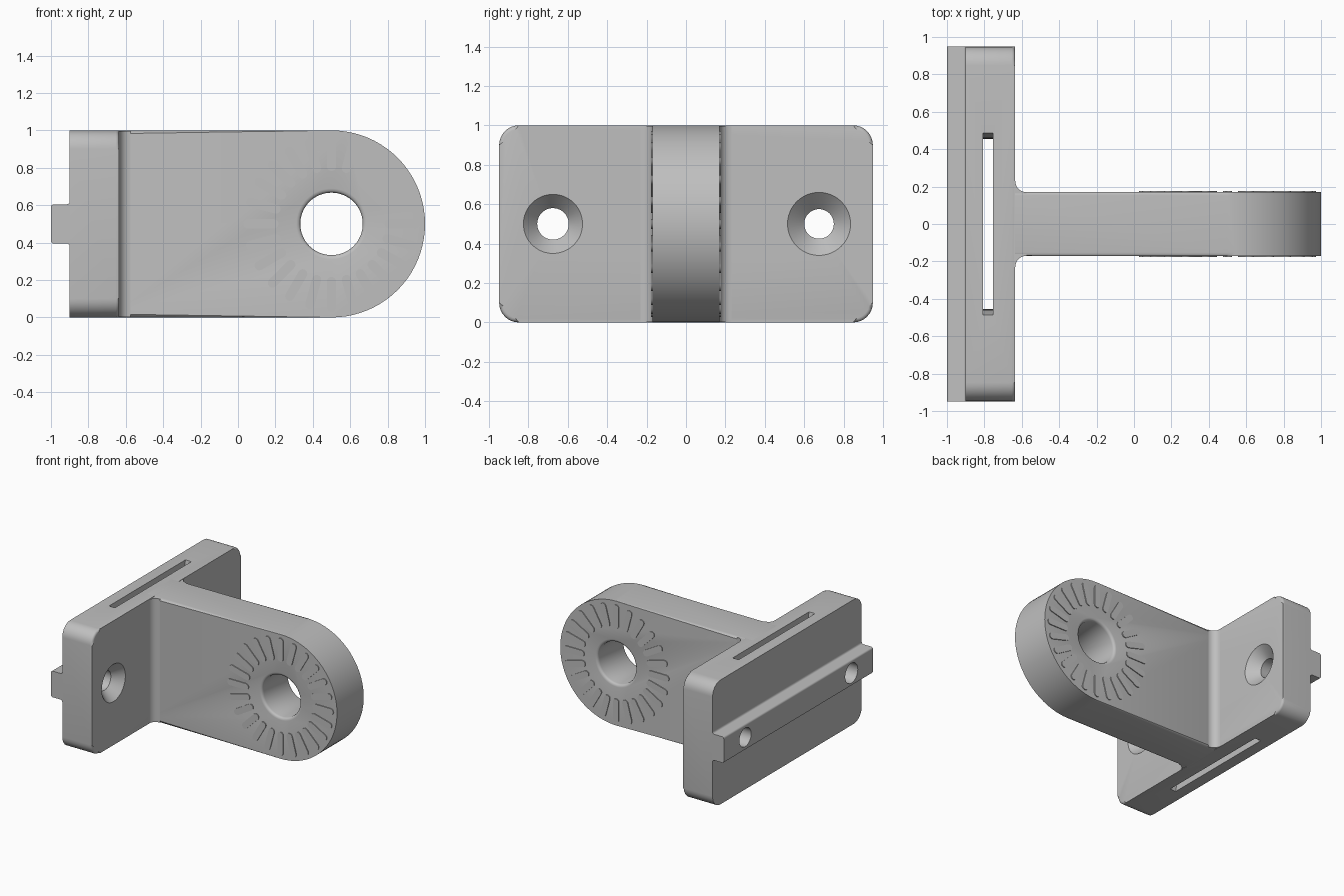
import bpy, bmesh
from math import sin, cos, pi, tau, radians
from mathutils import Matrix, Vector

cube = bpy.data.objects.get("Cube")
if cube:
    bpy.data.objects.remove(cube, do_unlink=True)

grey = bpy.data.materials.new("plain grey")
grey.use_nodes = True
COLOUR = (0.52, 0.52, 0.52, 1)
grey.diffuse_color = COLOUR
grey.node_tree.nodes["Principled BSDF"].inputs["Base Color"].default_value = COLOUR


def place(axis, a, b, depth):
    """Put a 2D profile point in space, with depth along the named axis."""
    return {"x": (depth, a, b), "y": (a, depth, b), "z": (a, b, depth)}[axis]


def arc(cx, cy, r, start, end, steps=8):
    angles = [radians(start + (end - start) * i / steps) for i in range(steps + 1)]
    return [(cx + r * cos(t), cy + r * sin(t)) for t in angles]


def add_prism(bm, points, axis, low, high):
    near = [bm.verts.new(place(axis, a, b, low)) for a, b in points]
    far = [bm.verts.new(place(axis, a, b, high)) for a, b in points]
    bm.faces.new(near)
    bm.faces.new(far[::-1])
    for i in range(len(points)):
        j = (i + 1) % len(points)
        bm.faces.new((near[i], far[i], far[j], near[j]))


def finish(name, bm):
    bmesh.ops.recalc_face_normals(bm, faces=bm.faces[:])
    mesh = bpy.data.meshes.new(name)
    bm.to_mesh(mesh)
    bm.free()
    mesh.materials.append(grey)
    obj = bpy.data.objects.new(name, mesh)
    bpy.context.collection.objects.link(obj)
    return obj


def prism(name, points, axis, low, high, rounded_ends=(), radius=0.018):
    """Extruded profile; the rims lying at rounded_ends get a small fillet."""
    bm = bmesh.new()
    add_prism(bm, points, axis, low, high)
    k = "xyz".index(axis)
    rims = [e for e in bm.edges if any(
        all(abs(v.co[k] - end) < 1e-5 for v in e.verts) for end in rounded_ends)]
    if rims:
        bmesh.ops.bevel(bm, geom=rims, offset=radius, segments=3,
                        profile=0.5, affect="EDGES")
    return finish(name, bm)


def turned(name, axis, centre, profile, sides=48):
    """Turned cutter; profile lists (radius, depth along axis)."""
    bm = bmesh.new()
    rings = [[bm.verts.new(place(axis, centre[0] + r * cos(tau * i / sides),
                                 centre[1] + r * sin(tau * i / sides), d))
              for i in range(sides)] for r, d in profile]
    bm.faces.new(rings[0])
    bm.faces.new(rings[-1][::-1])
    for lower, upper in zip(rings, rings[1:]):
        for i in range(sides):
            j = (i + 1) % sides
            bm.faces.new((lower[i], upper[i], upper[j], lower[j]))
    return finish(name, bm)


def cut(target, cutter):
    mod = target.modifiers.new("cut", "BOOLEAN")
    mod.operation = "DIFFERENCE"
    mod.solver = "EXACT"
    mod.object = cutter
    bpy.context.view_layer.objects.active = target
    bpy.ops.object.modifier_apply(modifier=mod.name)


# Main dimensions
BACK, FACE = -0.9, -0.635
HALF_W = 0.948
ARM = 0.17
EYE = (0.5, 0.5)
SCREW_Y = 0.675

# Mounting plate with rounded corners
R = 0.1
outline = (arc(HALF_W - R, 1 - R, R, 0, 90) + arc(R - HALF_W, 1 - R, R, 90, 180)
           + arc(R - HALF_W, R, R, 180, 270) + arc(HALF_W - R, R, R, 270, 360))
plate = prism("mounting_plate", outline, "x", BACK, FACE, [FACE])

# Locating rail along the back of the plate
r = 0.015
half_rail = ([(BACK + 0.02, 0.62)] + [(BACK, 0.62)]
             + arc(BACK - r, 0.605 + r, r, 0, -90, 4)
             + arc(-1 + r, 0.605 - r, r, 90, 180, 4))
rail = prism("locating_rail", half_rail + [(x, 1 - z) for x, z in half_rail[::-1]],
             "y", -HALF_W, HALF_W)

# Arm with a round end
arm_outline = [(-0.7, 0)] + arc(*EYE, 0.5, -90, 90, 40) + [(-0.7, 1)]
arm = prism("arm", arm_outline, "y", -ARM, ARM, [-ARM, ARM])

# Fillets where the arm meets the plate
F = 0.06
for side, name in ((1, "left"), (-1, "right")):
    curve = arc(FACE + F, ARM + F, F, 180, 270)
    corner = [(FACE - 0.01, ARM + F), *curve, (FACE + F, ARM - 0.015),
              (FACE - 0.01, ARM - 0.015)]
    prism(name + "_root_fillet", [(x, side * y) for x, y in corner], "z", 0.003, 0.997)

# Pivot hole with softened rims
rim = [(0.167 + d, ARM - z) for d, z in
       ((0, 0.022), (0.003, 0.01), (0.01, 0.003), (0.022, 0), (0.022, -0.05))]
pivot = turned("pivot_cutter", "y", EYE, [(a, -z) for a, z in rim[::-1]] + rim, 64)
cut(arm, pivot)
cutters = [pivot]

# Countersunk screw holes through plate and rail
for y, hole, sink in ((-SCREW_Y, 0.08, 0.15), (SCREW_Y, 0.075, 0.16)):
    screw = turned("screw_cutter", "x", (y, 0.5),
                   [(hole, -1.1), (hole, FACE - 0.08), (sink, FACE), (sink, FACE + 0.1)])
    cut(plate, screw)
    cut(rail, screw)
    cutters.append(screw)

# Strap slot running down through the plate, flared at both mouths
side_curve = [(0.455 + 0.03 * (2 * z - 1) ** 4, z)
              for z in [-0.03 + 1.06 * i / 14 for i in range(15)]]
slot = prism("slot_cutter", side_curve + [(-y, z) for y, z in side_curve[::-1]],
             "x", -0.808, -0.755)
cut(plate, slot)
cutters.append(slot)
for cutter in cutters:
    bpy.data.objects.remove(cutter, do_unlink=True)

# Rings of raised grip ribs around the pivot on both sides
W = 0.025
capsule = arc(0.472 - W, 0, W, -90, 90, 6) + arc(0.283 + W, 0, W, 90, 270, 6)
for side, name in ((1, "back"), (-1, "front")):
    bm = bmesh.new()
    for i in range(24):
        c, s = cos(tau * i / 24), sin(tau * i / 24)
        ring = [(EYE[0] + a * c - b * s, EYE[1] + a * s + b * c) for a, b in capsule]
        add_prism(bm, ring, "y", side * (ARM - 0.01), side * (ARM + 0.007))
    finish(name + "_grip_ribs", bm)

# Smooth the rounded surfaces and keep crisp edges
bpy.ops.object.select_all(action="DESELECT")
for obj in bpy.context.collection.objects:
    if obj.type == "MESH" and grey.name in obj.data.materials:
        obj.select_set(True)
        bpy.context.view_layer.objects.active = obj
bpy.ops.object.shade_smooth_by_angle(angle=radians(32))
